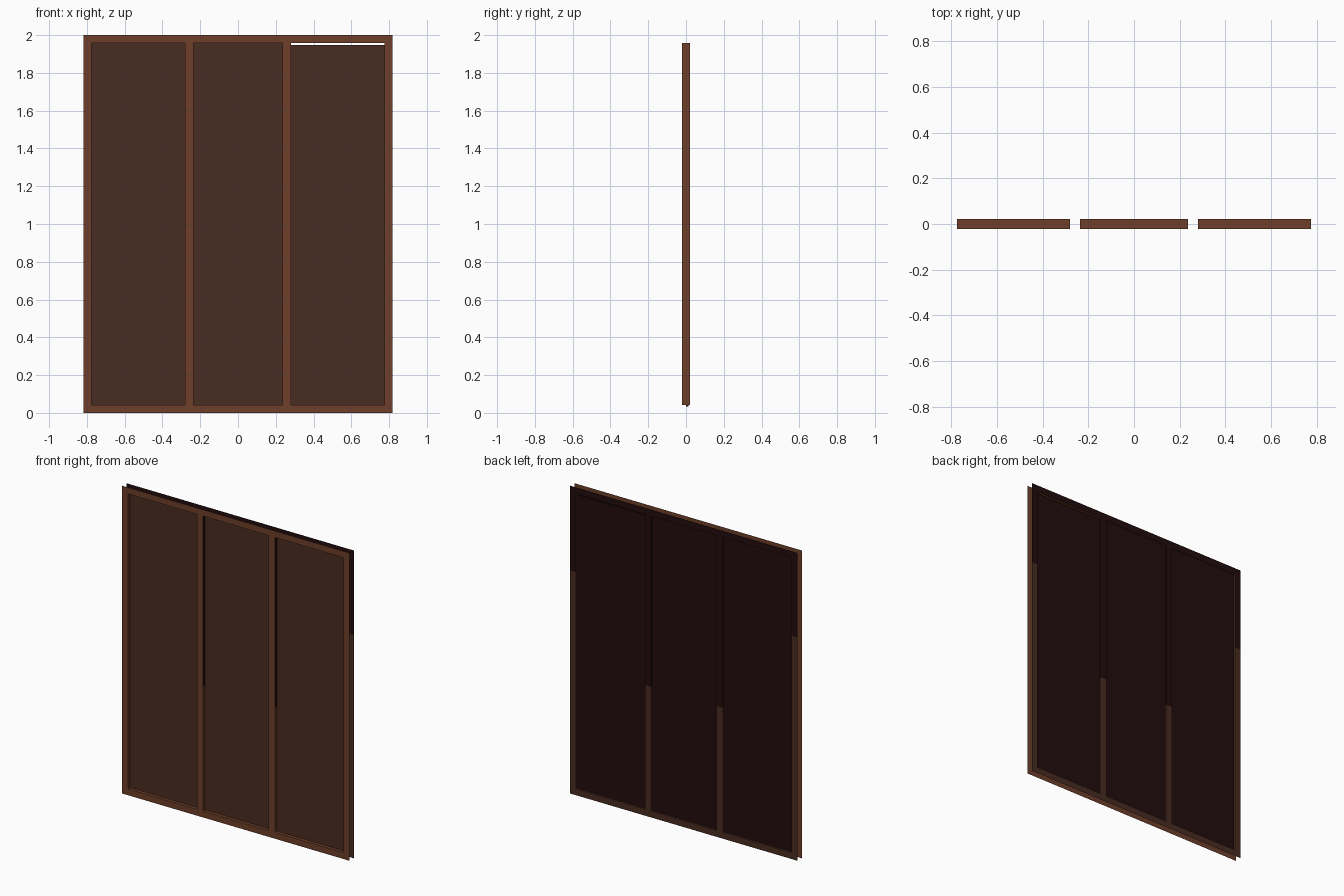
import bpy
import bmesh

cube = bpy.data.objects.get("Cube")
if cube:
    bpy.data.objects.remove(cube, do_unlink=True)


def material(name, rgb):
    m = bpy.data.materials.new(name)
    m.use_nodes = True
    m.diffuse_color = (*rgb, 1)
    m.node_tree.nodes["Principled BSDF"].inputs["Base Color"].default_value = (*rgb, 1)
    return m


MATERIALS = [
    material("frame_brown", (0.158, 0.049, 0.023)),
    material("panel_dark_brown", (0.066, 0.025, 0.015)),
    material("backing_black", (0.016, 0.004, 0.004)),
]
BROWN, DARK, BLACK = range(3)


def finish(name, bm):
    me = bpy.data.meshes.new(name)
    bm.to_mesh(me)
    bm.free()
    for m in MATERIALS:
        me.materials.append(m)
    ob = bpy.data.objects.new(name, me)
    bpy.context.collection.objects.link(ob)


# Frame layout: stiles, mullions and rails; inner heights split the back colours
XS = [-0.818, -0.775, -0.280, -0.236, 0.236, 0.280, 0.775, 0.818]
ZS = [0.0, 0.041, 0.85, 1.45, 1.958, 2.0]
DEPTH = 0.0215

bm = bmesh.new()
grid = {(i, j, s): bm.verts.new((x, s * DEPTH, z))
        for i, x in enumerate(XS) for j, z in enumerate(ZS) for s in (-1, 1)}


def add_face(keys, mat):
    bm.faces.new([grid[k] for k in keys]).material_index = mat


def add_reveal(a, b, mat):
    add_face([(*a, -1), (*a, 1), (*b, 1), (*b, -1)], mat)


# Frame: front and back sheets joined only by the reveals of the openings
for i in range(len(XS) - 1):
    for j in range(len(ZS) - 1):
        p, q, r, s = (i, j), (i + 1, j), (i + 1, j + 1), (i, j + 1)
        if i % 2 and 1 <= j <= 3:
            for a, b in ((q, r), (s, p)):
                mullion = abs(XS[a[0]]) < 0.3
                add_reveal(a, b, BLACK if mullion and j >= 2 else BROWN)
            if j == 1:
                add_reveal(p, q, BROWN)
            if j == 3:
                add_reveal(r, s, BROWN)
        else:
            # Back sheet is black above, dark brown below; lower on the mullions
            black_from = 2 if i in (2, 4) else 3
            add_face([(*k, -1) for k in (p, q, r, s)], BROWN)
            add_face([(*k, 1) for k in (s, r, q, p)], BLACK if j >= black_from else DARK)
finish("frame", bm)


# Thin panels with a dark brown front and black backing
def panel(name, x0, x1, z0, z1, y0=0.0, y1=0.014):
    bm = bmesh.new()
    bmesh.ops.create_cube(bm, size=1)
    for v in bm.verts:
        v.co = (x1 if v.co.x > 0 else x0, y1 if v.co.y > 0 else y0, z1 if v.co.z > 0 else z0)
    for f in bm.faces:
        f.normal_update()
        f.material_index = DARK if f.normal.y < -0.5 else BLACK
    finish(name, bm)


# The left panel sits slightly low in its opening
panel("right_panel", XS[1], XS[2], ZS[1], ZS[4])
panel("middle_panel", XS[3], XS[4], ZS[1], ZS[4])
panel("left_panel", XS[5], XS[6], 0.035, 1.948)
